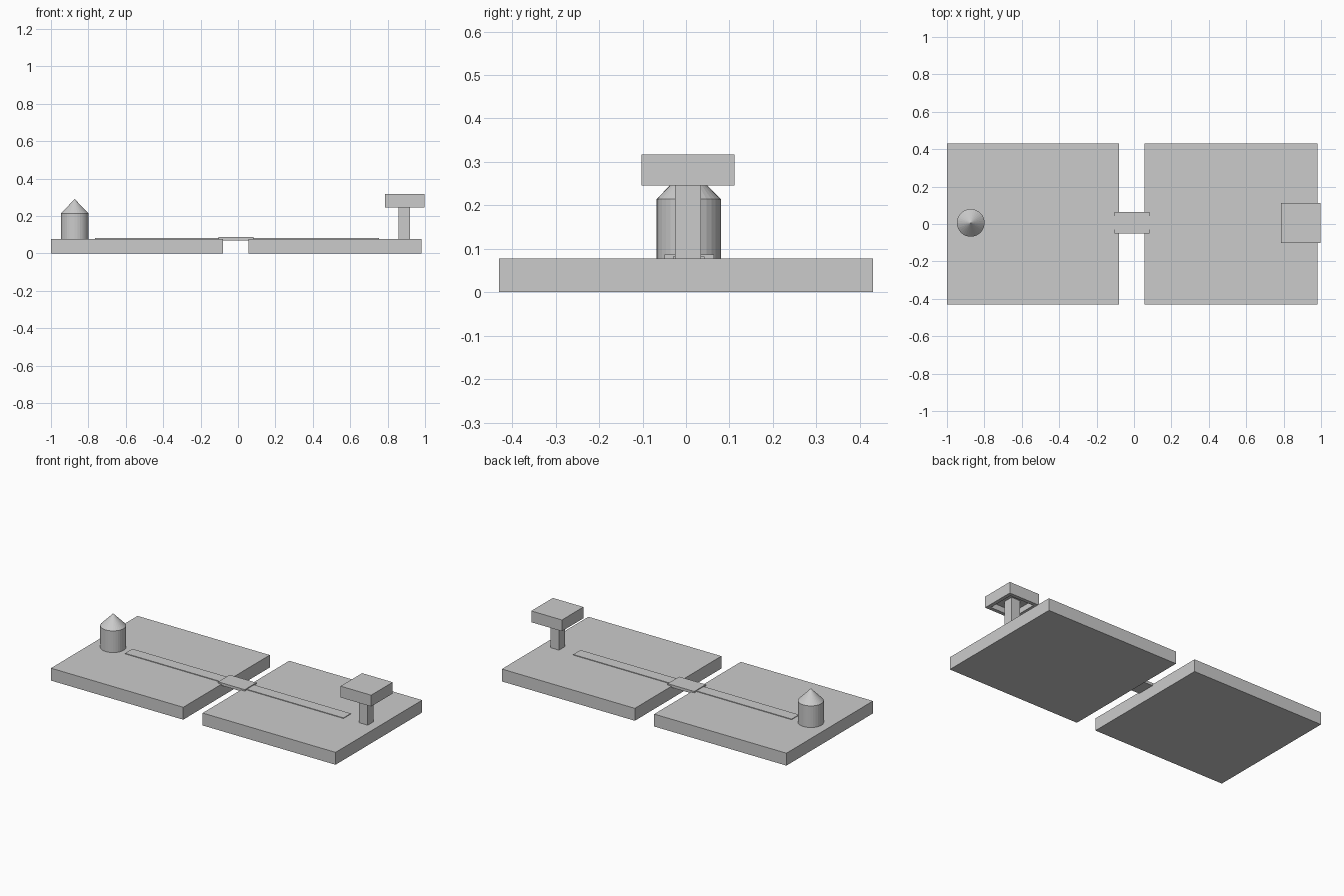
import bpy, bmesh

if "Cube" in bpy.data.objects:
    bpy.data.objects.remove(bpy.data.objects["Cube"])


def finish(name, bm):
    bmesh.ops.recalc_face_normals(bm, faces=bm.faces)
    mesh = bpy.data.meshes.new(name)
    bm.to_mesh(mesh)
    bm.free()
    ob = bpy.data.objects.new(name, mesh)
    bpy.context.collection.objects.link(ob)
    return ob


def box_bm(x, y, z):
    bm = bmesh.new()
    bmesh.ops.create_cube(bm, size=1)
    for v in bm.verts:
        v.co = [(r[0] + r[1]) / 2 + c * (r[1] - r[0]) for r, c in zip((x, y, z), v.co)]
    return bm


def box(name, x, y, z):
    return finish(name, box_bm(x, y, z))


def cone(name, x, y, z0, z1, r0, r1, sides=32):
    bm = bmesh.new()
    bmesh.ops.create_cone(bm, cap_ends=True, segments=sides, radius1=r0, radius2=r1, depth=z1 - z0)
    bmesh.ops.remove_doubles(bm, verts=bm.verts, dist=1e-5)
    bmesh.ops.translate(bm, verts=bm.verts, vec=(x, y, (z0 + z1) / 2))
    return finish(name, bm)


# two ground slabs
box("left_slab", (-1, -0.08), (-0.43, 0.43), (0, 0.078))
box("right_slab", (0.055, 0.98), (-0.43, 0.43), (0, 0.078))

# path strip on each slab and the bridge over the gap
box("left_path", (-0.765, -0.08), (-0.03, 0.043), (0.074, 0.082))
box("right_path", (0.055, 0.755), (-0.03, 0.043), (0.074, 0.082))
box("bridge", (-0.103, 0.082), (-0.05, 0.065), (0.07, 0.087))

# round tower with pointed roof
cone("tower", -0.873, 0.006, 0.07, 0.214, 0.074, 0.074)
cone("tower_roof", -0.873, 0.006, 0.214, 0.29, 0.074, 0)

# tree: trunk and square crown with a recessed underside
box("trunk", (0.859, 0.92), (-0.025, 0.035), (0.07, 0.3))
bm = box_bm((0.785, 0.998), (-0.102, 0.112), (0.246, 0.317))
under = min(bm.faces, key=lambda f: f.calc_center_median().z)
bm.normal_update()
bmesh.ops.inset_region(bm, faces=[under], thickness=0.032)
for v in under.verts:
    v.co.z = 0.246
res = bmesh.ops.extrude_discrete_faces(bm, faces=[under])
for v in res["faces"][0].verts:
    v.co.z += 0.035
finish("crown", bm)
